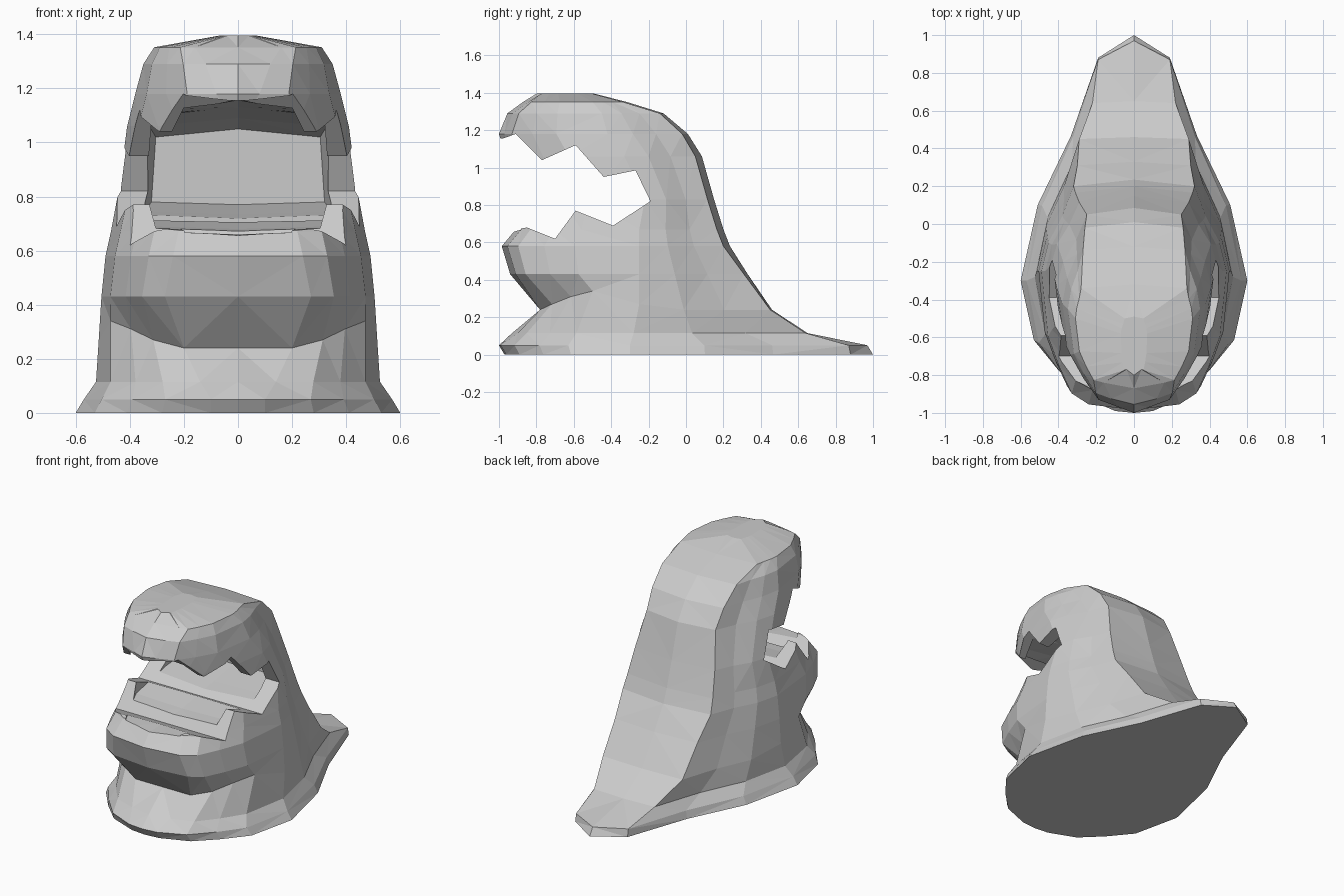
import bpy, bmesh

if "Cube" in bpy.data.objects:
    bpy.data.objects.remove(bpy.data.objects["Cube"])

stone = bpy.data.materials.new("grey stone")
stone.diffuse_color = (0.6, 0.6, 0.6, 1)
stone.use_nodes = True
stone.node_tree.nodes["Principled BSDF"].inputs["Base Color"].default_value = stone.diffuse_color


def make(name, rings):
    """Loft closed rings of equal length and cap both ends."""
    bm = bmesh.new()
    loops = [[bm.verts.new(p) for p in ring] for ring in rings]
    n = len(loops[0])
    for a, b in zip(loops, loops[1:]):
        for i in range(n):
            j = (i + 1) % n
            bm.faces.new((a[i], a[j], b[j], b[i]))
    bm.faces.new(loops[0])
    bm.faces.new(loops[-1])
    bmesh.ops.triangulate(bm, faces=[f for f in bm.faces])
    bmesh.ops.recalc_face_normals(bm, faces=bm.faces)
    mesh = bpy.data.meshes.new(name)
    bm.to_mesh(mesh)
    bm.free()
    obj = bpy.data.objects.new(name, mesh)
    bpy.context.collection.objects.link(obj)
    mesh.materials.append(stone)
    return obj


def outline(z, yb, drop, we, w, ym, yf, wf, lift=0.0, round_front=0.03):
    """Plan outline of the head: back strip, flanks, then front corners."""
    ye = yb - drop
    half = [(0, yb, z), (we, ye, z)]
    for fx, fy in ((.35, .35), (.78, .66)):
        half.append((we + (w - we) * fx, ye + (ym - ye) * fy, z))
    half.append((w, ym, z + lift * .3))
    for fx, fy, fl in ((.86, .47, 1), (.62, .69, .7), (.36, .88, .3)):
        half.append((wf + (w - wf) * fx, ym + (yf - ym) * fy, z + lift * fl))
    half += [(wf, yf + round_front, z), (0, yf, z)]
    return half + [(-x, y, h) for x, y, h in half[-2:0:-1]]


# z, back y, strip drop, strip half width, max half width, its y, front y, front half width
rows = [
    (0.00, 1.00, .12, .19, .60, -.30, -.97, .10, 0, .01),
    (0.05, .97, .10, .19, .57, -.30, -1.0, .10, 0, .01),
    (0.115, .65, .01, .22, .525, -.28, -.93, .14),
    (0.24, .46, .01, .29, .515, -.25, -.78, .20, .10, 0),
    (0.43, .33, .02, .30, .505, -.25, -.94, .27),
    (0.58, .235, .035, .32, .49, -.25, -.985, .24),
    (0.67, .20, .035, .31, .47, -.25, -.91, .22),
    (0.83, .15, .035, .29, .44, -.22, -.86, .16),
    (1.06, .085, .035, .25, .41, -.33, -.96, .11),
    (1.18, .01, .03, .26, .38, -.42, -1.0, .08),
    (1.29, -.12, .02, .27, .35, -.45, -.955, .12),
    (1.352, -.32, .02, .28, .31, -.50, -.87, .16),
    (1.395, -.49, .01, .05, .07, -.58, -.80, .04),
]
head = make("stone_head", [outline(*r) for r in rows])

# jagged side opening of the mouth
jaw_line = [(-1.2, 1.16), (-.98, 1.155), (-.91, 1.18), (-.77, 1.04), (-.59, 1.12),
            (-.44, .95), (-.27, .985), (-.19, .82), (-.39, .69), (-.59, .77),
            (-.70, .62), (-.85, .68), (-.91, .67), (-1.2, .67)]
side_cut = make("side_opening_cutter",
                [[(x, y, z) for y, z in jaw_line] for x in (-1, 1)])

# mouth hollow: y, half width, floor z, ceiling z
hollow = [(-.96, .16, .665, 1.16), (-.78, .25, .67, 1.155), (-.58, .335, .69, 1.13),
          (-.25, .345, .745, 1.09), (-.05, .32, .78, 1.05)]
mouth_cut = make("mouth_hollow_cutter",
                 [[(-w, y, lo), (0, y, lo - .01), (w, y, lo),
                   (w * .95, y, hi - .03), (0, y, hi), (-w * .95, y, hi - .03)]
                  for y, w, lo, hi in hollow])

bpy.context.view_layer.objects.active = head
head.select_set(True)
for cutter in (side_cut, mouth_cut):
    cutter.hide_render = True
    mod = head.modifiers.new(cutter.name, 'BOOLEAN')
    mod.operation = 'DIFFERENCE'
    mod.solver = 'EXACT'
    mod.object = cutter
    bpy.ops.object.modifier_apply(modifier=mod.name)
    bpy.data.objects.remove(cutter, do_unlink=True)
